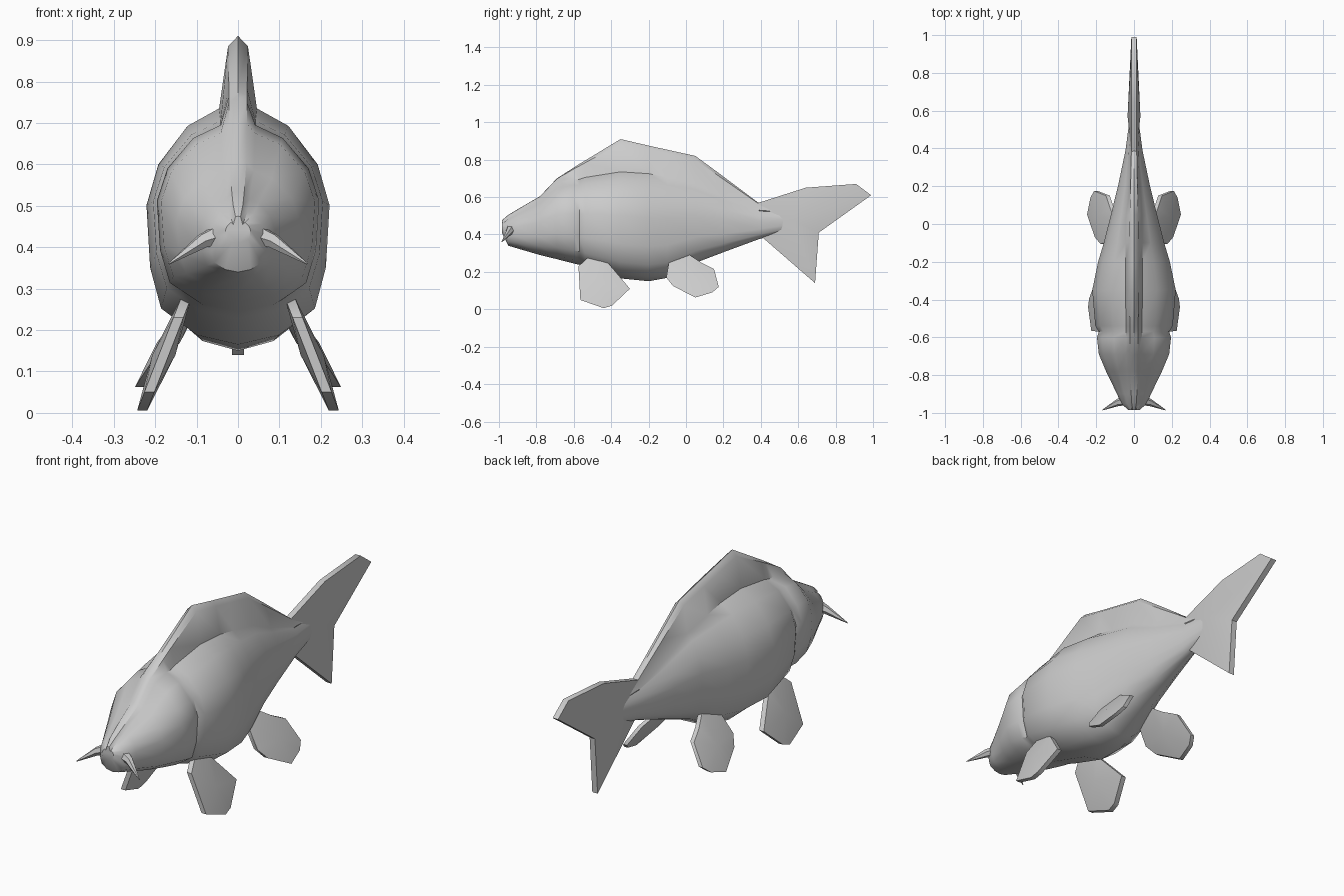
import bpy, bmesh, math
from mathutils import Vector

if "Cube" in bpy.data.objects:
    bpy.data.objects.remove(bpy.data.objects["Cube"])


def finish(name, bm, mirror=False, angle=50):
    bmesh.ops.recalc_face_normals(bm, faces=bm.faces[:])
    me = bpy.data.meshes.new(name)
    bm.to_mesh(me)
    bm.free()
    ob = bpy.data.objects.new(name, me)
    bpy.context.collection.objects.link(ob)
    bpy.ops.object.select_all(action='DESELECT')
    ob.select_set(True)
    bpy.context.view_layer.objects.active = ob
    bpy.ops.object.shade_smooth_by_angle(angle=math.radians(angle))
    if mirror:
        ob.modifiers.new("Mirror", 'MIRROR')
    return ob


def loft(bm, loops):
    rings = [[bm.verts.new(p) for p in loop] for loop in loops]
    for a, b in zip(rings, rings[1:]):
        for i in range(len(a)):
            j = (i + 1) % len(a)
            bm.faces.new((a[i], a[j], b[j], b[i]))
    bm.faces.new(rings[0])
    bm.faces.new(rings[-1])


def fin(name, outline, centre, x_of_z, rim, thick, mirror):
    """Thin blade: (y, z) outline fanned from a thicker centre on both faces."""
    bm = bmesh.new()
    sides = []
    for s in (-1, 1):
        ring = [bm.verts.new((x_of_z(z) + s * rim, y, z)) for y, z in outline]
        mid = bm.verts.new((x_of_z(centre[1]) + s * thick, *centre))
        for i in range(len(ring)):
            bm.faces.new((mid, ring[i - 1], ring[i]))
        sides.append(ring)
    a, b = sides
    for i in range(len(a)):
        bm.faces.new((a[i - 1], a[i], b[i], b[i - 1]))
    return finish(name, bm, mirror)


# body with dorsal ridge: y, half width, belly z, back z, ridge z, ridge half width
stations = [
    (-0.985, 0.030, 0.41, 0.465, 0.475, 0.006),
    (-0.950, 0.068, 0.340, 0.495, 0.505, 0.012),
    (-0.900, 0.090, 0.325, 0.525, 0.535, 0.015),
    (-0.780, 0.148, 0.290, 0.595, 0.605, 0.020),
    (-0.690, 0.186, 0.268, 0.685, 0.700, 0.022),
    (-0.600, 0.196, 0.245, 0.705, 0.758, 0.022),
    (-0.570, 0.186, 0.238, 0.705, 0.777, 0.022),
    (-0.540, 0.205, 0.228, 0.715, 0.795, 0.022),
    (-0.350, 0.221, 0.165, 0.745, 0.910, 0.024),
    (-0.200, 0.190, 0.150, 0.735, 0.875, 0.024),
    (-0.100, 0.160, 0.168, 0.715, 0.853, 0.024),
    (0.050, 0.122, 0.248, 0.680, 0.820, 0.022),
    (0.200, 0.085, 0.305, 0.610, 0.710, 0.018),
    (0.390, 0.045, 0.375, 0.540, 0.567, 0.014),
    (0.520, 0.028, 0.410, 0.530, 0.550, 0.010),
]
section = [(0.55, 0.91), (0.87, 0.75), (1, 0.58), (0.96, 0.32), (0.84, 0.15), (0.45, 0.04)]
loops = []
for y, w, zb, zt, zr, rt in stations:
    half = [(rt, zt + 0.85 * (zr - zt)), (rt * 1.9, zt - 0.01)]
    half += [(w * fx, zb + (zt - zb) * fz) for fx, fz in section]
    loops.append([(0, y, zr)] + [(x, y, z) for x, z in half] + [(0, y, zb)]
                 + [(-x, y, z) for x, z in reversed(half)])
bm = bmesh.new()
loft(bm, loops)
finish("body", bm, angle=40)

# forked tail
fin("tail_fin",
    [(0.38, 0.567), (0.64, 0.65), (0.91, 0.67), (0.99, 0.61), (0.71, 0.41),
     (0.69, 0.14), (0.41, 0.383)],
    (0.57, 0.48), lambda z: 0, 0.014, 0.034, False)

# paired fins, splayed outwards
fin("pectoral_fins",
    [(-0.52, 0.28), (-0.575, 0.23), (-0.565, 0.05), (-0.44, 0.006), (-0.395, 0.02),
     (-0.30, 0.11), (-0.41, 0.24), (-0.44, 0.28)],
    (-0.46, 0.14), lambda z: 0.14 + (0.24 - z) * 0.39, 0.012, 0.028, True)
fin("pelvic_fins",
    [(-0.09, 0.26), (-0.105, 0.17), (-0.07, 0.125), (0.05, 0.063), (0.14, 0.09),
     (0.175, 0.12), (0.15, 0.215), (0.08, 0.25), (0.02, 0.29)],
    (0.04, 0.17), lambda z: 0.115 + (0.25 - z) * 0.66, 0.010, 0.028, True)

# whiskers beside the mouth
path = [((0.025, -0.93, 0.435), 0.032), ((0.085, -0.945, 0.415), 0.019), ((0.167, -0.985, 0.36), 0.002)]
axis = (Vector(path[-1][0]) - Vector(path[0][0])).normalized()
u = axis.cross(Vector((0, 0, 1))).normalized()
v = axis.cross(u)
bm = bmesh.new()
loft(bm, [[Vector(c) + r * (math.cos(a) * u + math.sin(a) * v)
           for a in (k * math.tau / 6 for k in range(6))] for c, r in path])
finish("whiskers", bm, True)
